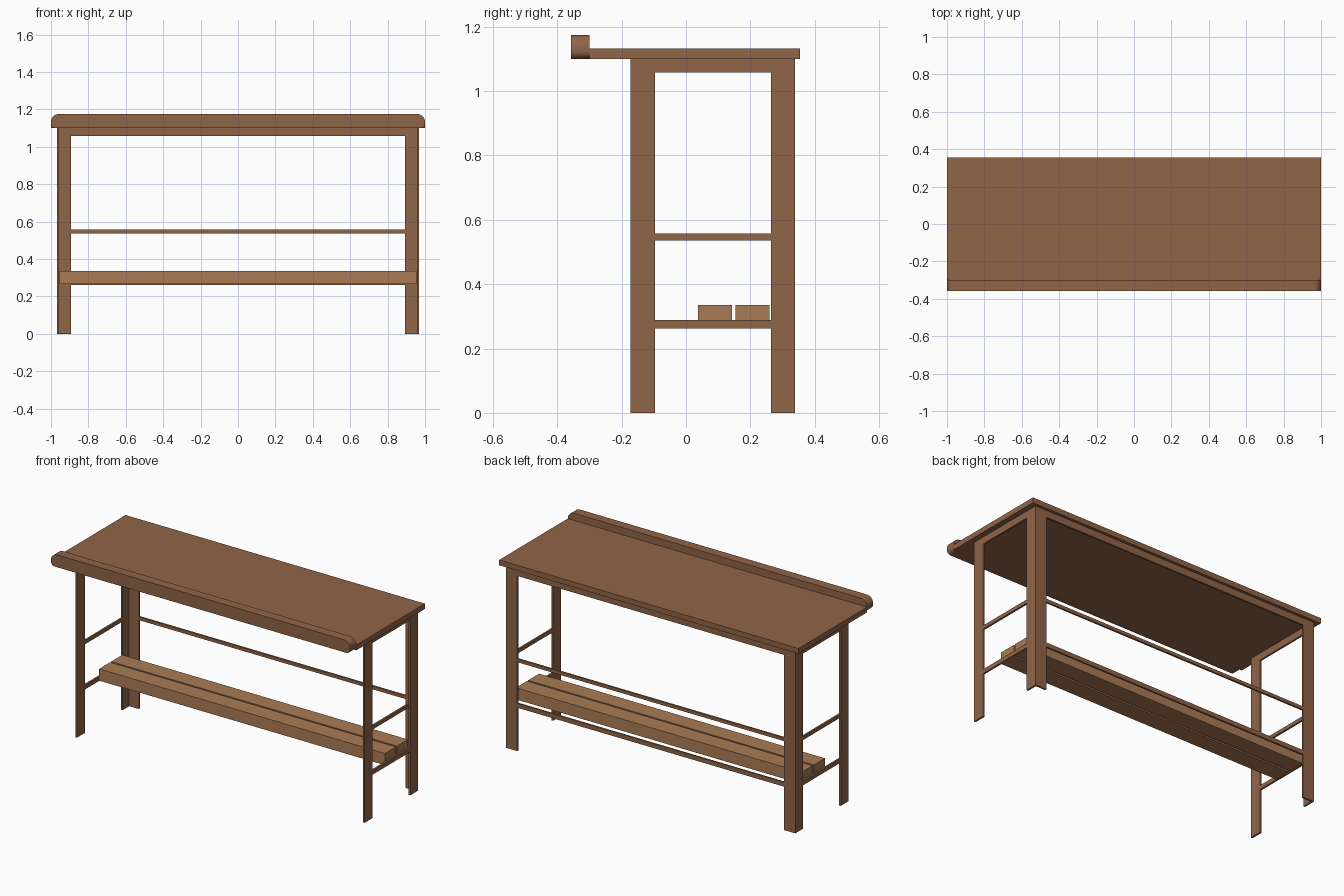
import bpy, bmesh, math

if "Cube" in bpy.data.objects:
    bpy.data.objects.remove(bpy.data.objects["Cube"])

def material(name, color):
    m = bpy.data.materials.new(name)
    m.diffuse_color = (*color, 1)
    m.use_nodes = True
    m.node_tree.nodes["Principled BSDF"].inputs["Base Color"].default_value = m.diffuse_color
    return m

BROWN = material("brown_wood", (0.28, 0.128, 0.064))
LIGHT = material("light_wood", (0.40, 0.20, 0.09))

def finish(name, bm, mat):
    bmesh.ops.recalc_face_normals(bm, faces=bm.faces)
    me = bpy.data.meshes.new(name)
    bm.to_mesh(me)
    bm.free()
    ob = bpy.data.objects.new(name, me)
    bpy.context.collection.objects.link(ob)
    me.materials.append(mat)
    return ob

def box(name, x, y, z, mat=BROWN):
    bm = bmesh.new()
    bmesh.ops.create_cube(bm, size=1)
    for v in bm.verts:
        for i, (lo, hi) in enumerate((x, y, z)):
            v.co[i] = lo if v.co[i] < 0 else hi
    return finish(name, bm, mat)

def extrude(name, pts, z0, z1, axis="z", mat=BROWN):
    # extrude a 2D profile along z, or along y when the profile is (x, z)
    bm = bmesh.new()
    f = bm.faces.new([bm.verts.new((a, b, z0) if axis == "z" else (a, z0, b)) for a, b in pts])
    r = bmesh.ops.extrude_face_region(bm, geom=[f])
    d = z1 - z0
    bmesh.ops.translate(bm, verts=[g for g in r["geom"] if isinstance(g, bmesh.types.BMVert)],
                        vec=(0, 0, d) if axis == "z" else (0, d, 0))
    return finish(name, bm, mat)

# table top
box("table_top", (-1, 1), (-0.30, 0.355), (1.10, 1.132))

# raised front lip with rounded ends
pts = []
for cx, cz, r, start in ((1, 1.175, 0.042, 0), (-1, 1.175, 0.042, 90),
                         (-1, 1.10, 0.025, 180), (1, 1.10, 0.025, 270)):
    ox = cx - math.copysign(r, cx)
    oz = cz - r if cz > 1.15 else cz + r
    for k in range(7):
        a = math.radians(start + 15 * k)
        pts.append((ox + r * math.cos(a), oz + r * math.sin(a)))
lip = extrude("front_lip", pts, -0.358, -0.30, axis="y")
bpy.context.view_layer.objects.active = lip
lip.select_set(True)
bpy.ops.object.shade_smooth_by_angle(angle=math.radians(30))

# end frames: flat front legs, angle-section back legs, flat rails
OUT, IN = 0.967, 0.956
for s, side in ((-1, "left"), (1, "right")):
    xr = tuple(sorted((s * IN, s * OUT)))
    box(f"front_leg_{side}", xr, (-0.172, -0.097), (0, 1.10))
    angle = [(OUT, 0.264), (OUT, 0.338), (0.892, 0.338), (0.892, 0.327), (IN, 0.327), (IN, 0.264)]
    extrude(f"back_leg_{side}", [(s * a, b) for a, b in angle], 0, 1.10)
    for label, z in (("lower", (0.262, 0.288)), ("middle", (0.535, 0.557)), ("top", (1.058, 1.10))):
        box(f"{label}_side_rail_{side}", xr, (-0.097, 0.264), z)

# back rails
for label, z in (("lower", (0.262, 0.288)), ("middle", (0.537, 0.557)), ("top", (1.058, 1.10))):
    box(f"{label}_back_rail", (-0.892, 0.892), (0.327, 0.338), z)

# shelf slats
for label, y in (("front", (0.038, 0.143)), ("back", (0.154, 0.259))):
    box(f"{label}_shelf_slat", (-0.955, 0.955), y, (0.265, 0.336), LIGHT)
